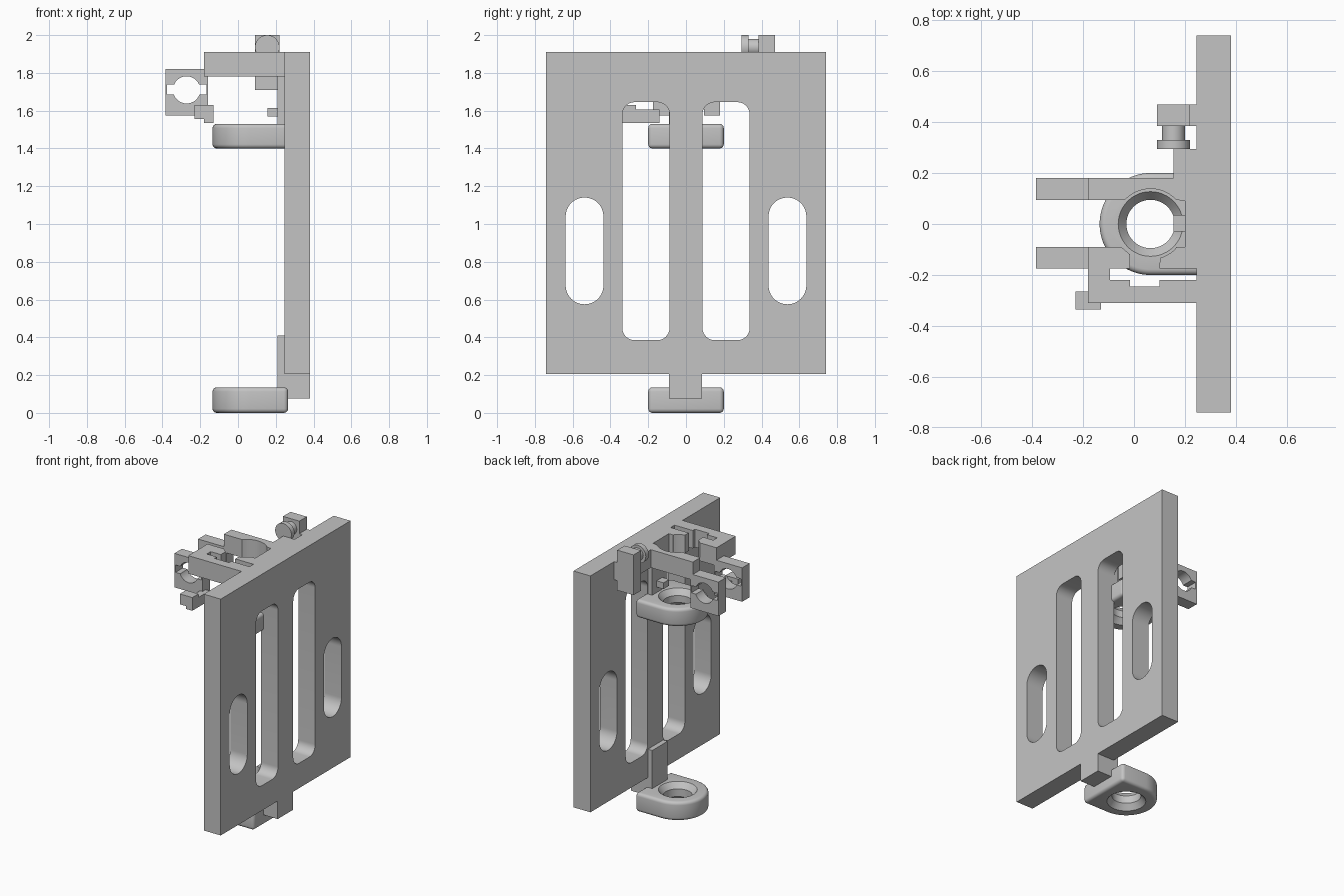
import bpy, bmesh
from math import sin, cos, pi
from mathutils import Vector

cube = bpy.data.objects.get("Cube")
if cube:
    bpy.data.objects.remove(cube)

grey = bpy.data.materials.new("light grey")
grey.use_nodes = True
colour = (0.55, 0.55, 0.55, 1)
grey.diffuse_color = colour
grey.node_tree.nodes["Principled BSDF"].inputs["Base Color"].default_value = colour


def finish(name, bm):
    bmesh.ops.recalc_face_normals(bm, faces=bm.faces)
    mesh = bpy.data.meshes.new(name)
    bm.to_mesh(mesh)
    bm.free()
    mesh.materials.append(grey)
    ob = bpy.data.objects.new(name, mesh)
    bpy.context.collection.objects.link(ob)
    return ob


def prism(name, points, axis, low, high):
    """Extrude a 2D outline along an axis; outline uses the other two axes in order."""
    bm = bmesh.new()
    verts = []
    for a, b in points:
        co = [a, b]
        co.insert(axis, low)
        verts.append(bm.verts.new(co))
    face = bm.faces.new(verts)
    out = bmesh.ops.extrude_face_region(bm, geom=[face])
    step = Vector((0, 0, 0))
    step[axis] = high - low
    bmesh.ops.translate(bm, vec=step, verts=[g for g in out["geom"] if isinstance(g, bmesh.types.BMVert)])
    return finish(name, bm)


def box(name, x, y, z):
    return prism(name, [(x[0], y[0]), (x[1], y[0]), (x[1], y[1]), (x[0], y[1])], 2, *z)


def arc(cx, cy, r, start, end, n):
    return [(cx + r * cos(start + (end - start) * i / n),
             cy + r * sin(start + (end - start) * i / n)) for i in range(n + 1)]


def circle(cx, cy, r, n=48):
    return arc(cx, cy, r, 0, 2 * pi, n)[:-1]


def rounded(a, b, r, n=10):
    """Rounded rectangle outline with limits a and b."""
    pts = []
    corners = [(a[1] - r, b[1] - r), (a[0] + r, b[1] - r), (a[0] + r, b[0] + r), (a[1] - r, b[0] + r)]
    for i, (cx, cy) in enumerate(corners):
        pts += arc(cx, cy, r, i * pi / 2, (i + 1) * pi / 2, n)
    return pts


def apply_mod(ob, mod):
    bpy.context.view_layer.objects.active = ob
    bpy.ops.object.modifier_apply(modifier=mod.name)


def cut(ob, *cutters):
    for c in cutters:
        mod = ob.modifiers.new("cut", "BOOLEAN")
        mod.operation, mod.solver, mod.object = "DIFFERENCE", "EXACT", c
        apply_mod(ob, mod)
        bpy.data.objects.remove(c)


def smooth(ob):
    bpy.ops.object.select_all(action="DESELECT")
    ob.select_set(True)
    bpy.context.view_layer.objects.active = ob
    bpy.ops.object.shade_smooth_by_angle(angle=0.5)


# Back plate with two long windows and two mounting slots
plate = box("back_plate", (0.245, 0.38), (-0.74, 0.74), (0.205, 1.91))
for s in (-1, 1):
    window = rounded(sorted((s * 0.087, s * 0.337)), (0.385, 1.645), 0.065)
    slot = rounded(sorted((s * 0.437, s * 0.637)), (0.575, 1.14), 0.0999, 16)
    cut(plate, prism("window", window, 0, 0.1, 0.5), prism("slot", slot, 0, 0.1, 0.5))
smooth(plate)

# Guide rings: rounded D shapes with a flared hole
CX = 0.065


def guide_ring(name, z0, z1):
    outline = arc(CX, 0, 0.2, pi / 2, 3 * pi / 2, 40) + [(0.265, -0.2), (0.265, 0.2)]
    ring = prism(name, outline, 2, z0, z1)
    mod = ring.modifiers.new("soft", "BEVEL")
    mod.width, mod.segments, mod.limit_method, mod.angle_limit = 0.022, 4, "ANGLE", 0.8
    apply_mod(ring, mod)
    # Lathed hole cutter
    bm = bmesh.new()
    loops = []
    for r, z in ((0.135, z0 - 0.01), (0.095, z0 + 0.04), (0.095, z1 - 0.04), (0.135, z1 + 0.01)):
        loops.append([bm.verts.new((x, y, z)) for x, y in circle(CX, 0, r)])
    n = len(loops[0])
    for lo, hi in zip(loops, loops[1:]):
        for i in range(n):
            bm.faces.new((lo[i], lo[(i + 1) % n], hi[(i + 1) % n], hi[i]))
    bm.faces.new(loops[0])
    bm.faces.new(loops[-1])
    cut(ring, finish("hole", bm))
    smooth(ring)


guide_ring("lower_guide_ring", 0, 0.135)
guide_ring("upper_guide_ring", 1.4, 1.53)

# Tabs that carry the rings
box("lower_tab", (0.245, 0.38), (-0.09, 0.085), (0.075, 0.205))
box("lower_tab_strip", (0.21, 0.245), (-0.09, 0.085), (0.08, 0.41))
box("upper_tab_strip", (0.21, 0.245), (-0.09, 0.085), (1.4, 1.78))

# Top frame, drawn from above: far arm, curved seat, slotted near arm
frame_outline = [
    (0.245, 0.18), (-0.18, 0.18), (-0.18, 0.095), (-0.035, 0.095),
    *arc(CX, 0, 0.138, 2.38, 0.76, 20),
    (0.2, 0.09), (0.2, -0.09), (0.165, -0.09),
    *arc(CX, 0, 0.138, -0.78, -1.3, 6),
    (0.1, -0.175), (0.245, -0.175), (0.245, -0.09)]
prism("frame_far_side", frame_outline, 2, 1.78, 1.91)
near_outline = [
    (-0.18, -0.31), (0.245, -0.31), (0.245, -0.22), (0.1, -0.22), (0.1, -0.245),
    (-0.015, -0.245), (-0.015, -0.22), (-0.095, -0.22), (-0.095, -0.175),
    (-0.015, -0.175), (-0.015, -0.12), (-0.05, -0.09), (-0.18, -0.09)]
prism("frame_near_side", near_outline, 2, 1.78, 1.91)

# Pair of clip blocks with a round bore and side slots
for name, y in (("near_clip_block", (-0.175, -0.09)), ("far_clip_block", (0.095, 0.18))):
    clip = box(name, (-0.385, -0.16), y, (1.575, 1.82))
    cut(clip, prism("bore", circle(-0.272, 1.71, 0.072), 1, -0.5, 0.5),
        box("side_slots", (-0.376, -0.168), (-0.5, 0.5), (1.685, 1.738)))
    smooth(clip)

# Foot under the near clip
box("clip_foot", (-0.23, -0.13), (-0.335, -0.265), (1.555, 1.63))
box("clip_foot_link", (-0.18, -0.13), (-0.335, -0.14), (1.535, 1.605))

# Small catch above the upper ring
box("catch", (0.155, 0.212), (-0.03, 0.035), (1.57, 1.615))

# Adjuster: knob, shaft, block and supports
for name, r, y in (("knob", 0.065, (0.295, 0.33)), ("knob_shaft", 0.045, (0.32, 0.39))):
    smooth(prism(name, [(x, z) for x, z in circle(0.155, 1.935, r)], 1, *y))
box("adjuster_block", (0.09, 0.22), (0.385, 0.47), (1.71, 2.0))
box("adjuster_bracket", (0.22, 0.245), (0.385, 0.47), (1.78, 1.91))
box("adjuster_bar", (0.155, 0.245), (0.18, 0.295), (1.78, 1.91))
